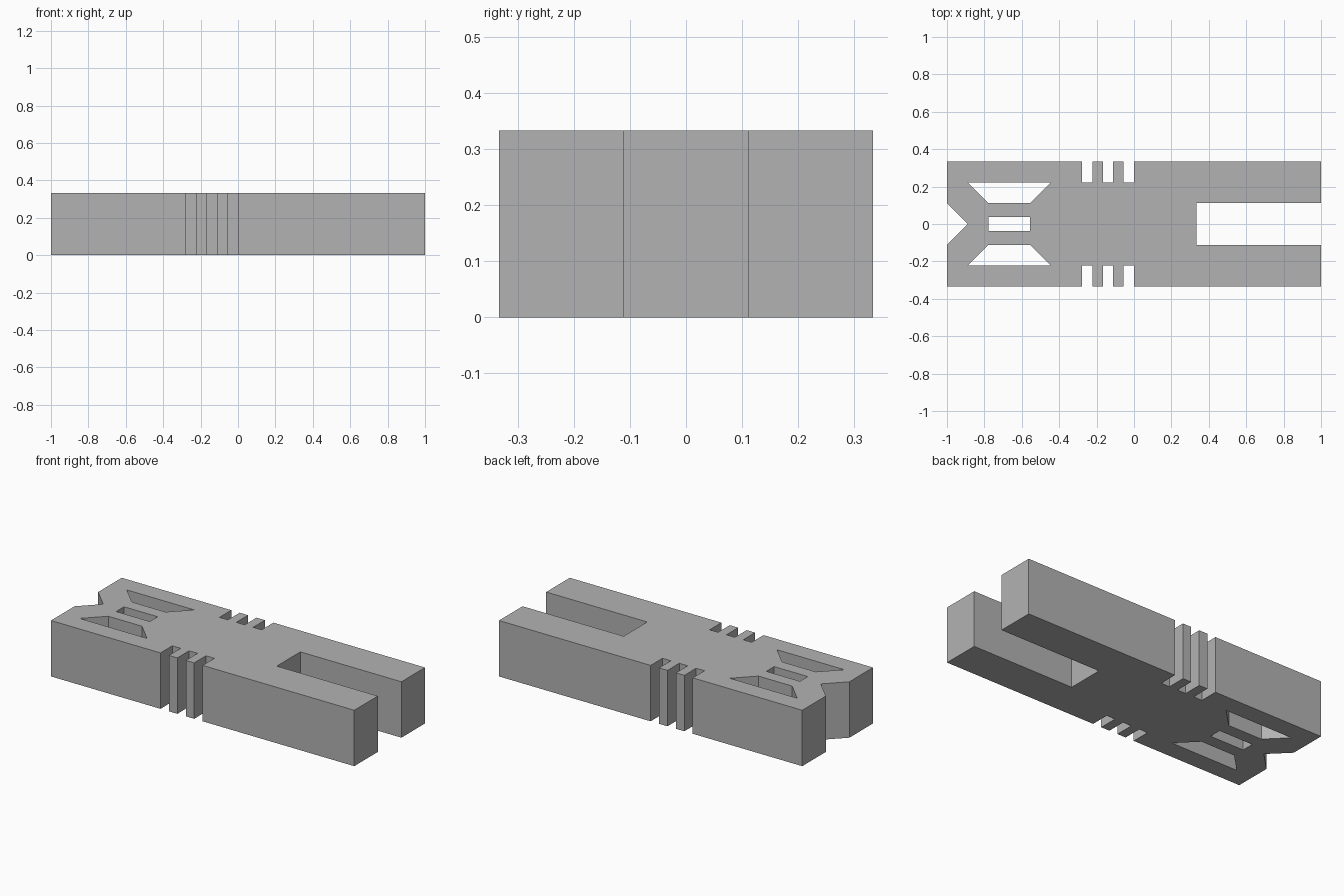
import bpy
import bmesh

cube = bpy.data.objects.get("Cube")
if cube:
    bpy.data.objects.remove(cube, do_unlink=True)

UNIT = 1 / 9          # layout module
HEIGHT = 3 * UNIT


def mirrored(points):
    """Reflect a path across the long axis, reversed so it can close a loop."""
    return [(x, -y) for x, y in reversed(points)]


# Outer outline: fork slot, side with three grip notches, pointed tail notch
half = [(3, 1), (9, 1), (9, 3)]
for i in range(3):
    right, left = -i, -i - 0.5
    half += [(right, 3), (right, 2), (left, 2), (left, 3)]
half += [(-9, 3), (-9, 1)]
outline = half + [(-8, 0)] + mirrored(half)

# Through holes: two trapezoids and a central window
trapezoid = [(-8, 2), (-4, 2), (-5, 1), (-7, 1)]
window_side = [(-7, 1 / 3), (-5, 1 / 3)]
loops = [outline, trapezoid, mirrored(trapezoid),
         window_side + mirrored(window_side)]

# Filled flat profile extruded to full thickness
curve = bpy.data.curves.new("body_profile", "CURVE")
curve.dimensions = "2D"
curve.fill_mode = "BOTH"
curve.extrude = HEIGHT / 2
for loop in loops:
    spline = curve.splines.new("POLY")
    spline.points.add(len(loop) - 1)
    for point, (x, y) in zip(spline.points, loop):
        point.co = (x * UNIT, y * UNIT, 0, 1)
    spline.use_cyclic_u = True

# Convert to a clean, welded mesh standing on the ground
profile = bpy.data.objects.new("body_profile", curve)
bpy.context.collection.objects.link(profile)
bpy.context.view_layer.update()
graph = bpy.context.evaluated_depsgraph_get()
mesh = bpy.data.meshes.new_from_object(profile.evaluated_get(graph))
bpy.data.objects.remove(profile, do_unlink=True)

bm = bmesh.new()
bm.from_mesh(mesh)
bmesh.ops.remove_doubles(bm, verts=bm.verts, dist=0.0005)
bmesh.ops.translate(bm, verts=bm.verts, vec=(0, 0, HEIGHT / 2))
bmesh.ops.recalc_face_normals(bm, faces=bm.faces)
for face in bm.faces:
    face.smooth = False
    face.material_index = 0
bm.to_mesh(mesh)
bm.free()

body = bpy.data.objects.new("notched_body", mesh)
bpy.context.collection.objects.link(body)

# Single grey finish
grey = bpy.data.materials.new("plain_grey")
grey.use_nodes = True
colour = (0.45, 0.45, 0.45, 1)
grey.diffuse_color = colour
grey.node_tree.nodes["Principled BSDF"].inputs["Base Color"].default_value = colour
mesh.materials.clear()
mesh.materials.append(grey)
